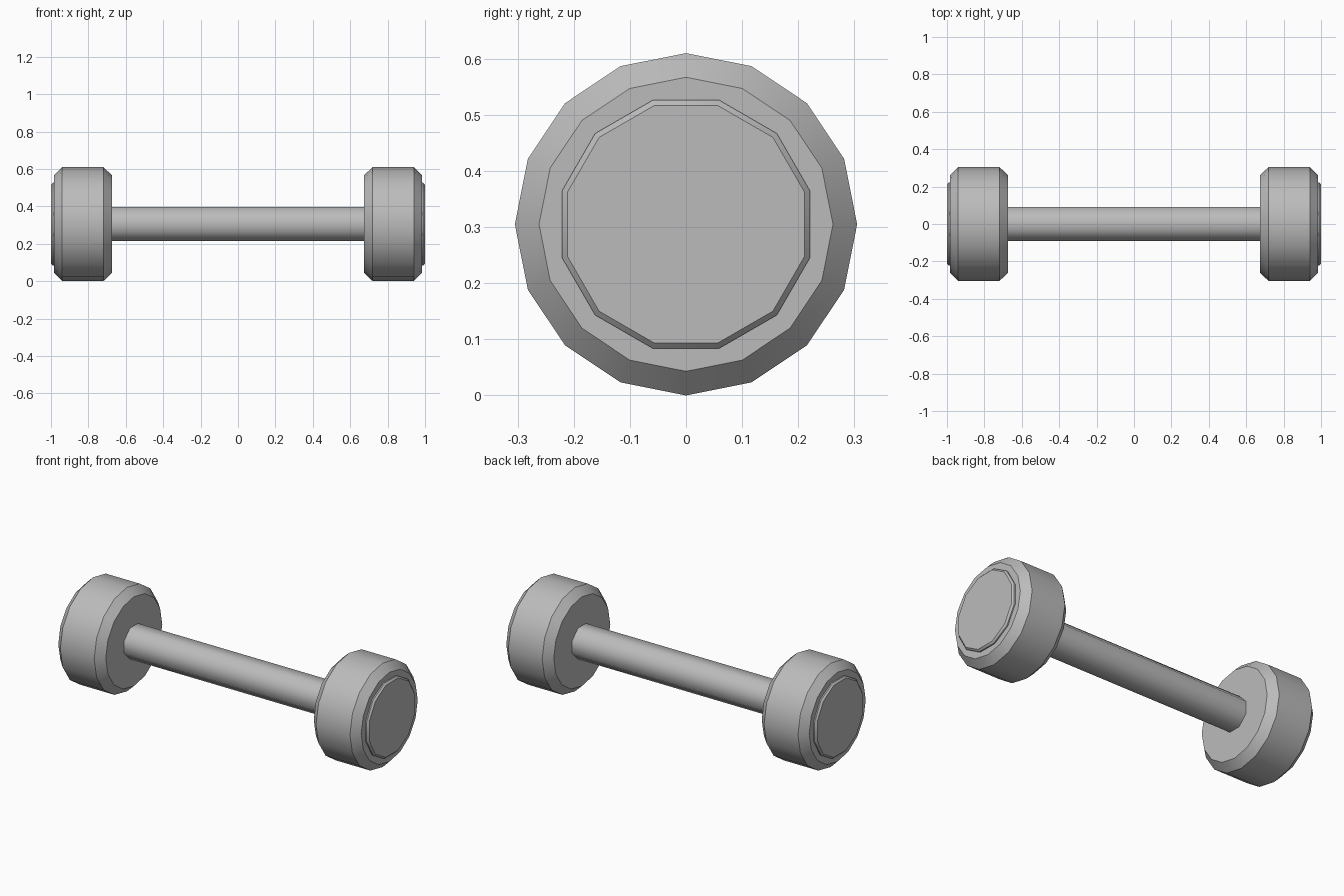
import bpy, bmesh
from math import sin, cos, pi, radians

cube = bpy.data.objects.get("Cube")
if cube:
    bpy.data.objects.remove(cube, do_unlink=True)

CENTRE_Z = 0.305

grey = bpy.data.materials.new("light_grey")
grey.use_nodes = True
grey.diffuse_color = (0.5, 0.5, 0.5, 1)
grey.node_tree.nodes["Principled BSDF"].inputs["Base Color"].default_value = (0.5, 0.5, 0.5, 1)


def lathe(name, profile, sides, phase, smooth_angle, closed=True):
    """Turn (x, radius) points around the bar axis."""
    bm = bmesh.new()
    rings = []
    for x, r in profile:
        angles = [phase + 2 * pi * i / sides for i in range(sides)]
        rings.append([bm.verts.new((x, r * sin(a), r * cos(a))) for a in angles])
    for a, b in zip(rings, rings[1:]):
        for i in range(sides):
            j = (i + 1) % sides
            bm.faces.new((a[i], a[j], b[j], b[i]))
    if closed:
        bm.faces.new(rings[0])
        bm.faces.new(rings[-1])
    bmesh.ops.recalc_face_normals(bm, faces=bm.faces)
    mesh = bpy.data.meshes.new(name)
    bm.to_mesh(mesh)
    bm.free()
    mesh.materials.append(grey)
    obj = bpy.data.objects.new(name, mesh)
    obj.location.z = CENTRE_Z
    bpy.context.collection.objects.link(obj)
    bpy.ops.object.select_all(action='DESELECT')
    obj.select_set(True)
    bpy.context.view_layer.objects.active = obj
    bpy.ops.object.shade_smooth_by_angle(angle=radians(smooth_angle))


# Eight-sided handle, flat on top, ends buried in the weights
lathe("handle", [(-0.68, 0.0985), (0.68, 0.0985)], 8, pi / 8, 50)

# Chamfered weights with a raised disc on each outer end
weight = [(0.675, 0.262), (0.72, 0.305), (0.94, 0.305), (0.983, 0.262)]
disc = [(0.975, 0.229), (0.99, 0.229), (1.0, 0.219)]
for side, s in (("left", 1), ("right", -1)):
    lathe(side + "_weight", [(s * x, r) for x, r in weight], 16, 0, 32)
    lathe(side + "_end_disc", [(s * x, r) for x, r in disc], 12, pi / 12, 35)
